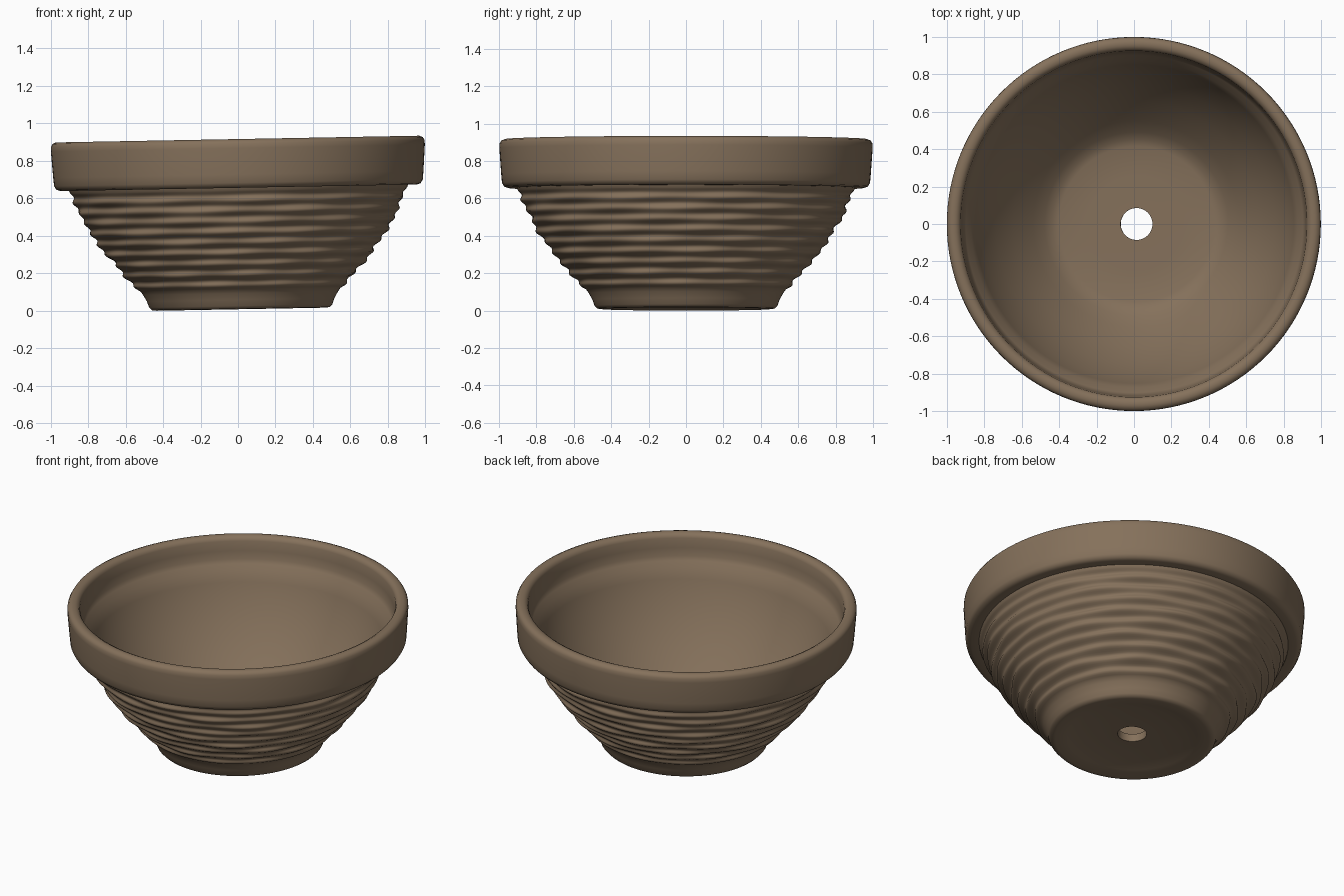
import bpy, bmesh, math
from mathutils import Matrix

if "Cube" in bpy.data.objects:
    bpy.data.objects.remove(bpy.data.objects["Cube"])

SEG = 128
TILT = 0.0185  # the pot leans slightly, right side up


def lerp(points, z):
    for (r0, z0), (r1, z1) in zip(points, points[1:]):
        if z <= z1:
            return r0 + (r1 - r0) * (z - z0) / (z1 - z0)
    return points[-1][0]


# underside and foot
foot = [(0.085, 0.03), (0.30, 0.03), (0.38, 0.012), (0.45, 0.0),
        (0.475, 0.003), (0.489, 0.018), (0.50, 0.05), (0.52, 0.085)]

# ridged outer wall
wall_line = [(0.535, 0.10), (0.625, 0.20), (0.71, 0.30), (0.782, 0.40),
             (0.838, 0.50), (0.882, 0.60), (0.893, 0.635)]
wall = []
for i in range(73):
    z = 0.105 + i * 0.53 / 72
    ridge = 0.010 * (1 - 0.5 * z) * math.cos((z - 0.125) / 0.057 * math.tau)
    wall.append((lerp(wall_line, z) + ridge, z))

# thick rim
rim = [(0.905, 0.648), (0.95, 0.648), (0.972, 0.655), (0.984, 0.675), (0.988, 0.72),
       (0.998, 0.86), (0.997, 0.885), (0.988, 0.900), (0.970, 0.908), (0.950, 0.907),
       (0.932, 0.898), (0.924, 0.880), (0.918, 0.82), (0.912, 0.77), (0.900, 0.745)]

# smooth inside and drain hole
inside = [(0.872, 0.715), (0.850, 0.65), (0.815, 0.56), (0.745, 0.43), (0.655, 0.30),
          (0.55, 0.18), (0.49, 0.12), (0.45, 0.093), (0.415, 0.082), (0.25, 0.08), (0.085, 0.08)]

profile = foot + wall + rim + inside
first_wall, last_wall = len(foot), len(foot) + len(wall)

bm = bmesh.new()
rings = []
for k, (r, z) in enumerate(profile):
    ring = []
    for s in range(SEG):
        a = math.tau * s / SEG
        rr = r
        if first_wall <= k < last_wall:  # hand-thrown unevenness
            fade = min(1, (k - first_wall) / 8, (last_wall - 1 - k) / 8)
            rr += fade * 0.004 * (math.sin(7 * a + 31 * z) + math.sin(11 * a - 47 * z + 1))
        ring.append(bm.verts.new((rr * math.cos(a), rr * math.sin(a), z)))
    rings.append(ring)
for k in range(len(rings)):
    low, high = rings[k], rings[(k + 1) % len(rings)]
    for s in range(SEG):
        t = (s + 1) % SEG
        bm.faces.new((low[s], low[t], high[t], high[s]))
bmesh.ops.recalc_face_normals(bm, faces=bm.faces)

# lean, then stand on the ground
bm.transform(Matrix.Translation((0.015, 0, 0)) @ Matrix.Rotation(-TILT, 4, 'Y'))
lowest = min(v.co.z for v in bm.verts)
bm.transform(Matrix.Translation((0, 0, -lowest)))

mesh = bpy.data.meshes.new("flower_pot")
bm.to_mesh(mesh)
bm.free()
pot = bpy.data.objects.new("flower_pot", mesh)
bpy.context.collection.objects.link(pot)

clay = bpy.data.materials.new("brown clay")
clay.diffuse_color = (0.235, 0.165, 0.105, 1)
clay.use_nodes = True
clay.node_tree.nodes["Principled BSDF"].inputs["Base Color"].default_value = clay.diffuse_color
mesh.materials.append(clay)

bpy.context.view_layer.objects.active = pot
pot.select_set(True)
bpy.ops.object.shade_smooth_by_angle(angle=math.radians(50))
